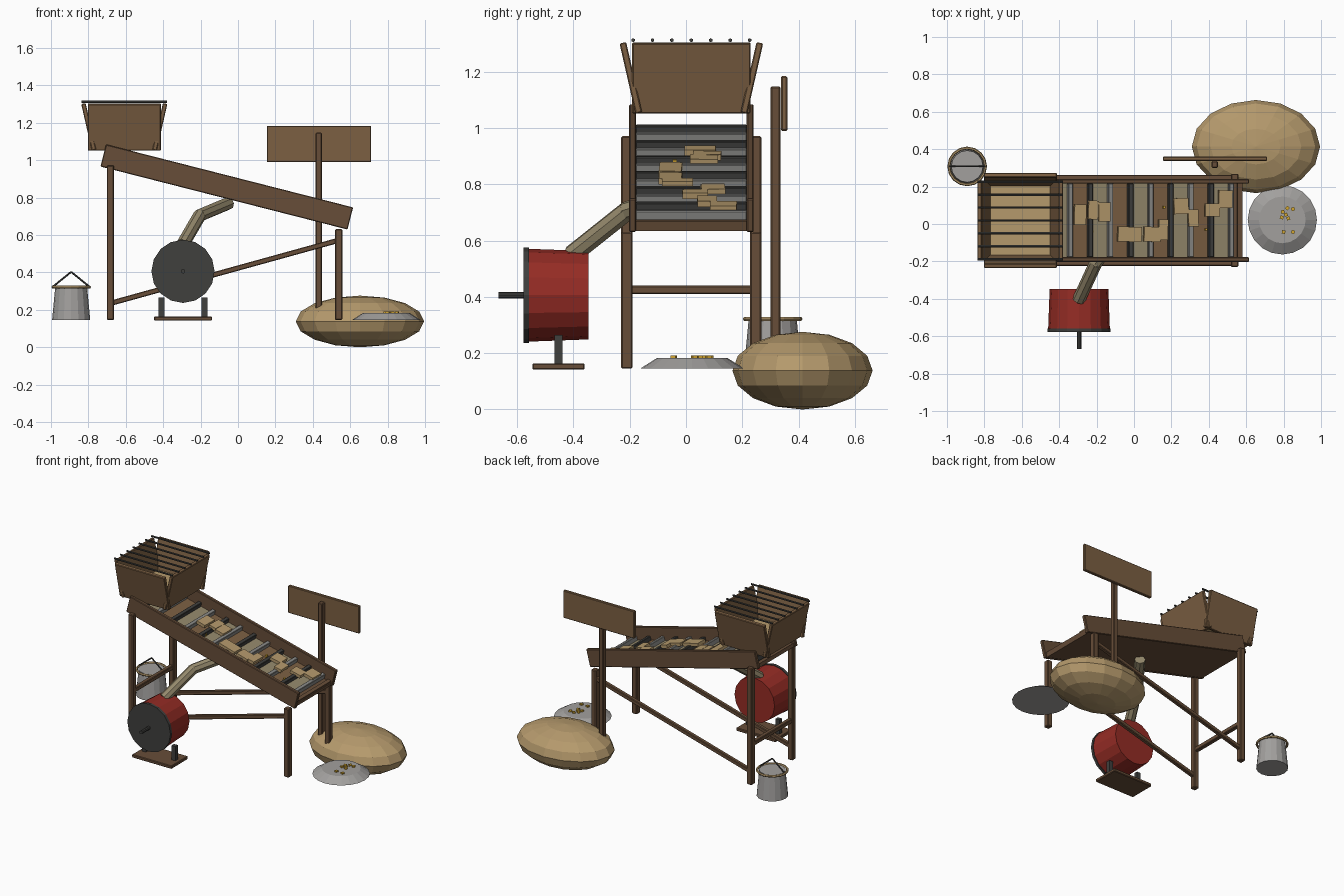
import bpy, math, random
from mathutils import Vector, Matrix

if "Cube" in bpy.data.objects:
    bpy.data.objects.remove(bpy.data.objects["Cube"])

random.seed(4)


def mat(name, r, g, b):
    m = bpy.data.materials.new(name)
    m.diffuse_color = (r, g, b, 1)
    m.use_nodes = True
    m.node_tree.nodes["Principled BSDF"].inputs["Base Color"].default_value = m.diffuse_color
    return m


WOOD = mat("wood", .135, .075, .04)
PLANK = mat("plank", .2, .115, .055)
DARK = mat("dark_metal", .05, .05, .047)
STEEL = mat("steel", .25, .25, .24)
TIN = mat("tin", .36, .35, .34)
MATTING = mat("matting", .30, .25, .15)
SAND = mat("sand", .46, .32, .15)
RED = mat("red_paint", .30, .025, .018)
GOLD = mat("gold", .65, .38, .03)


def finish(name, m):
    ob = bpy.context.object
    ob.name = name
    ob.data.materials.append(m)
    return ob


def box(name, loc, size, m, rot=(0, 0, 0), bevel=0.0):
    bpy.ops.mesh.primitive_cube_add(size=1, location=loc, rotation=rot)
    ob = finish(name, m)
    ob.data.transform(Matrix.Diagonal((*size, 1)))
    if bevel:
        mod = ob.modifiers.new("bevel", 'BEVEL')
        mod.width, mod.segments = bevel, 1
    return ob


def rod(name, a, b, r1, m, sides=8, r2=None):
    a, b = Vector(a), Vector(b)
    d = b - a
    bpy.ops.mesh.primitive_cone_add(vertices=sides, radius1=r1, radius2=r1 if r2 is None else r2,
                                    depth=d.length, location=(a + b) / 2,
                                    rotation=d.to_track_quat('Z', 'Y').to_euler())
    return finish(name, m)


def bar(name, a, b, w, m):
    a, b = Vector(a), Vector(b)
    d = b - a
    return box(name, (a + b) / 2, (w, w, d.length), m, d.to_track_quat('Z', 'Y').to_euler(), .004)


YC = .019                                   # sluice centre line
TILT = math.radians(14.3)
SLUICE = Matrix.Translation((-.06, YC, .857)) @ Matrix.Rotation(TILT, 4, 'Y')


def on_sluice(name, loc, size, m, yaw=0, bevel=0.0):
    ob = box(name, (0, 0, 0), size, m, bevel=bevel)
    ob.matrix_world = SLUICE @ Matrix.Translation(loc) @ Matrix.Rotation(yaw, 4, 'Z')
    return ob


# Sluice trough
on_sluice("sluice_floor", (0, 0, -.048), (1.34, .41, .024), WOOD)
for s, side in ((-1, "front"), (1, "back")):
    on_sluice(f"sluice_side_{side}", (0, s * .209, 0), (1.363, .025, .122), WOOD, bevel=.004)

# Riffles with alternating floor strips
PITCH = .111
for i in range(12):
    u = -.62 + i * PITCH
    on_sluice("riffle", (u, 0, -.018), (.026, .394, .036), (DARK, STEEL)[i % 2], bevel=.003)
    if i < 11:
        on_sluice("floor_strip", (u + PITCH / 2, 0, -.033), (.083, .394, .008),
                  (MATTING, PLANK)[i % 2])
on_sluice("sluice_lip", (.653, 0, -.042), (.025, .394, .035), WOOD)

# Gravel lying on the riffles: x, y, length, width
for x, y, l, w in ((-.29, .05, .065, .11), (-.22, .075, .055, .1), (-.16, .064, .065, .1),
                   (-.025, -.055, .13, .08), (.095, -.055, .09, .08), (.155, -.03, .05, .11),
                   (.25, .096, .08, .085), (.315, .032, .055, .09), (.417, .075, .08, .07),
                   (.487, .133, .075, .095)):
    on_sluice("gravel_slab", ((x + .06) / math.cos(TILT), y - YC, .004), (l, w, .022), SAND,
              random.uniform(-.05, .05))
for x, y in ((-.22, -.04), (-.016, .04), (.165, .09), (.39, -.03)):
    on_sluice("gold_speck", ((x + .06) / math.cos(TILT), y - YC, -.02), (.012, .012, .02), GOLD)

# Legs and braces
for s, side in ((-1, "front"), (1, "back")):
    y = YC + s * .229
    box(f"tall_leg_{side}", (-.682, y, .558), (.039, .041, .826), WOOD, bevel=.005)
    box(f"short_leg_{side}", (.538, y, .388), (.039, .041, .486), WOOD, bevel=.005)
    bar(f"diagonal_brace_{side}", (-.682, y, .235), (.538, y, .572), .028, WOOD)
bar("cross_brace", (-.682, YC - .22, .425), (-.682, YC + .22, .425), .03, WOOD)

# Hopper of four leaning boards
HX, HZ, LEAN = -.608, 1.178, math.radians(12.8)
for s in (-1, 1):
    box("hopper_long_board", (HX, YC + s * .215, HZ), (.39, .024, .256), PLANK,
        (-s * LEAN, 0, 0), .004)
    box("hopper_end_board", (HX + s * .19, YC, HZ), (.024, .42, .256), PLANK,
        (0, s * LEAN, 0), .004)
box("hopper_dirt", (HX, YC, 1.085), (.35, .38, .03), SAND)
for i in range(7):
    y = YC + (i - 3) * .069
    rod("hopper_grate_rod", (-.836, y, 1.312), (-.38, y, 1.312), .007, DARK, 6)

# Drum with flange, axle and stand
DX, DZ = -.294, .406
rod("drum", (DX, -.563, DZ), (DX, -.347, DZ), .165, RED, 16, .157)
rod("drum_flange", (DX, -.577, DZ), (DX, -.558, DZ), .169, DARK, 16)
rod("drum_axle", (DX, -.667, DZ), (DX, -.57, DZ), .012, DARK, 8)
box("drum_base", (DX, -.453, .153), (.31, .186, .022), WOOD, bevel=.004)
for s in (-1, 1):
    box("drum_post", (DX + s * .115, -.453, .213), (.03, .028, .105), DARK)

# Hose from drum to trough
P = [(-.295, -.405, .55), (-.205, -.21, .705), (-.05, .0, .77)]
rod("hose_lower", P[0], P[1], .035, MATTING, 8)
rod("hose_upper", P[1], P[2], .035, MATTING, 8)
bpy.ops.mesh.primitive_uv_sphere_add(segments=8, ring_count=6, radius=.034, location=P[1])
finish("hose_elbow", MATTING)

# Bucket
BX, BY = -.892, .308
rod("bucket", (BX, BY, .145), (BX, BY, .325), .102, TIN, 16, .085)
bpy.ops.mesh.primitive_torus_add(location=(BX, BY, .322), major_radius=.098, minor_radius=.008,
                                 major_segments=16, minor_segments=6)
finish("bucket_rim", SAND)
for s in (-1, 1):
    rod("bucket_handle", (BX + s * .1, BY, .322), (BX, BY, .403), .005, DARK, 6)

# Gold pan and nuggets
rod("pan", (.793, .022, .145), (.793, .022, .183), .185, TIN, 20, .125)
for x, y in ((.82, .085), (.85, .08), (.812, .05), (.795, .065), (.825, .03), (.80, -.043),
             (.85, -.043), (.79, .035)):
    box("gold_nugget", (x, y, .186), (.018, .018, .012), GOLD, (0, 0, random.uniform(0, 1.5)))

# Boulder
bpy.ops.mesh.primitive_uv_sphere_add(segments=16, ring_count=8, location=(.652, .414, .138))
finish("boulder", SAND).data.transform(Matrix.Diagonal((.343, .249, .138, 1)))

# Blank sign on post
box("sign_post", (.432, .318, .646), (.034, .036, 1.002), WOOD, bevel=.005)
box("sign_board", (.433, .349, 1.087), (.558, .022, .194), PLANK, bevel=.004)
